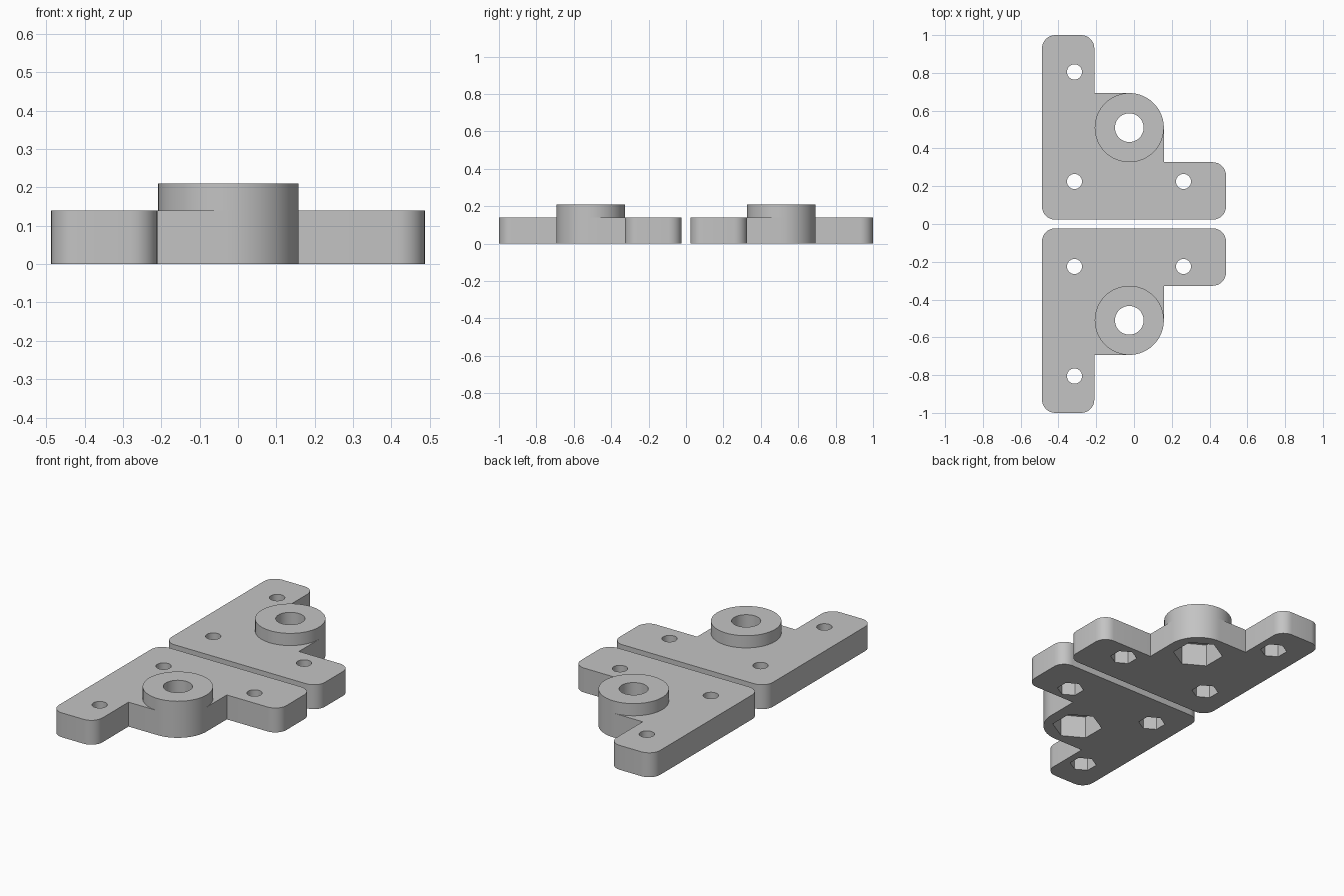
import bpy, bmesh
from math import cos, sin, pi, radians

if "Cube" in bpy.data.objects:
    bpy.data.objects.remove(bpy.data.objects["Cube"])

grey = bpy.data.materials.new("light_grey")
grey.use_nodes = True
GREY = (0.55, 0.55, 0.55, 1)
grey.diffuse_color = GREY
grey.node_tree.nodes["Principled BSDF"].inputs["Base Color"].default_value = GREY

PLATE_TOP, BOSS_TOP = 0.14, 0.21
BOSS = (-0.025, 0.51)
BOSS_R = 0.183
SCREWS = [(-0.315, 0.805), (-0.315, 0.225), (0.262, 0.225)]


def arc(cx, cy, r, start, end, steps):
    """Points along an arc, angles in degrees."""
    angles = [radians(start + (end - start) * i / steps) for i in range(steps + 1)]
    return [(cx + r * cos(a), cy + r * sin(a)) for a in angles]


def polygon(centre, r, sides, start=0):
    return arc(*centre, r, start, start + 360, sides)[:-1]


def prism(name, outline, z0, z1, side):
    """Extrude an outline upward; side flips it across the centre line."""
    bm = bmesh.new()
    face = bm.faces.new([bm.verts.new((x, y * side, z0)) for x, y in outline])
    top = bmesh.ops.extrude_face_region(bm, geom=[face])["geom"]
    bmesh.ops.translate(bm, vec=(0, 0, z1 - z0),
                        verts=[v for v in top if isinstance(v, bmesh.types.BMVert)])
    bmesh.ops.recalc_face_normals(bm, faces=bm.faces)
    mesh = bpy.data.meshes.new(name)
    bm.to_mesh(mesh)
    bm.free()
    mesh.materials.append(grey)
    obj = bpy.data.objects.new(name, mesh)
    bpy.context.collection.objects.link(obj)
    return obj


def cut(obj, cutters):
    """Subtract the cutters, bake the result and remove them."""
    for c in cutters:
        c.hide_render = True
        mod = obj.modifiers.new("cut", "BOOLEAN")
        mod.operation, mod.solver, mod.object = "DIFFERENCE", "EXACT", c
    bpy.context.view_layer.update()
    graph = bpy.context.evaluated_depsgraph_get()
    mesh = bpy.data.meshes.new_from_object(obj.evaluated_get(graph))
    obj.modifiers.clear()
    obj.data = mesh
    for c in cutters:
        bpy.data.objects.remove(c)


def smooth(obj):
    bpy.ops.object.select_all(action="DESELECT")
    obj.select_set(True)
    bpy.context.view_layer.objects.active = obj
    bpy.ops.object.shade_smooth_by_angle(angle=radians(30))


# Plate outline: two arms with rounded ends and a web that hugs the boss
L, R, N, F = -0.487, 0.487, 0.023, 1.0
ARM_X, ARM_Y, C = -0.21, 0.327, 0.07
outline = (arc(L + C, N + C, C, 180, 270, 8)
           + arc(R - C, N + C, C, 270, 360, 8)
           + arc(R - C, ARM_Y - C, C, 0, 90, 8)
           + [(BOSS[0] + BOSS_R, ARM_Y)]
           + arc(*BOSS, BOSS_R, 0, 90, 16)
           + [(ARM_X, BOSS[1] + BOSS_R)]
           + arc(ARM_X - C, F - C, C, 0, 90, 8)
           + arc(L + C, F - C, C, 90, 180, 8))

for label, side in (("back", 1), ("front", -1)):
    # Plate with screw holes and hexagonal nut pockets underneath
    plate = prism(label + "_bracket_plate", outline, 0, PLATE_TOP, side)
    cutters = []
    for centre, bore, nut, depth in ([(s, 0.04, 0.072, 0.08) for s in SCREWS]
                                     + [(BOSS, 0.076, 0.135, 0.13)]):
        cutters.append(prism("hole_cutter", polygon(centre, bore, 40), -0.1, 0.3, side))
        cutters.append(prism("nut_cutter", polygon(centre, nut, 6, 30), -0.05, depth, side))
    cut(plate, cutters)

    # Raised round boss with its bore
    boss = prism(label + "_boss", polygon(BOSS, BOSS_R, 64), PLATE_TOP, BOSS_TOP, side)
    cut(boss, [prism("bore_cutter", polygon(BOSS, 0.076, 40), -0.1, 0.3, side)])

    smooth(plate)
    smooth(boss)
